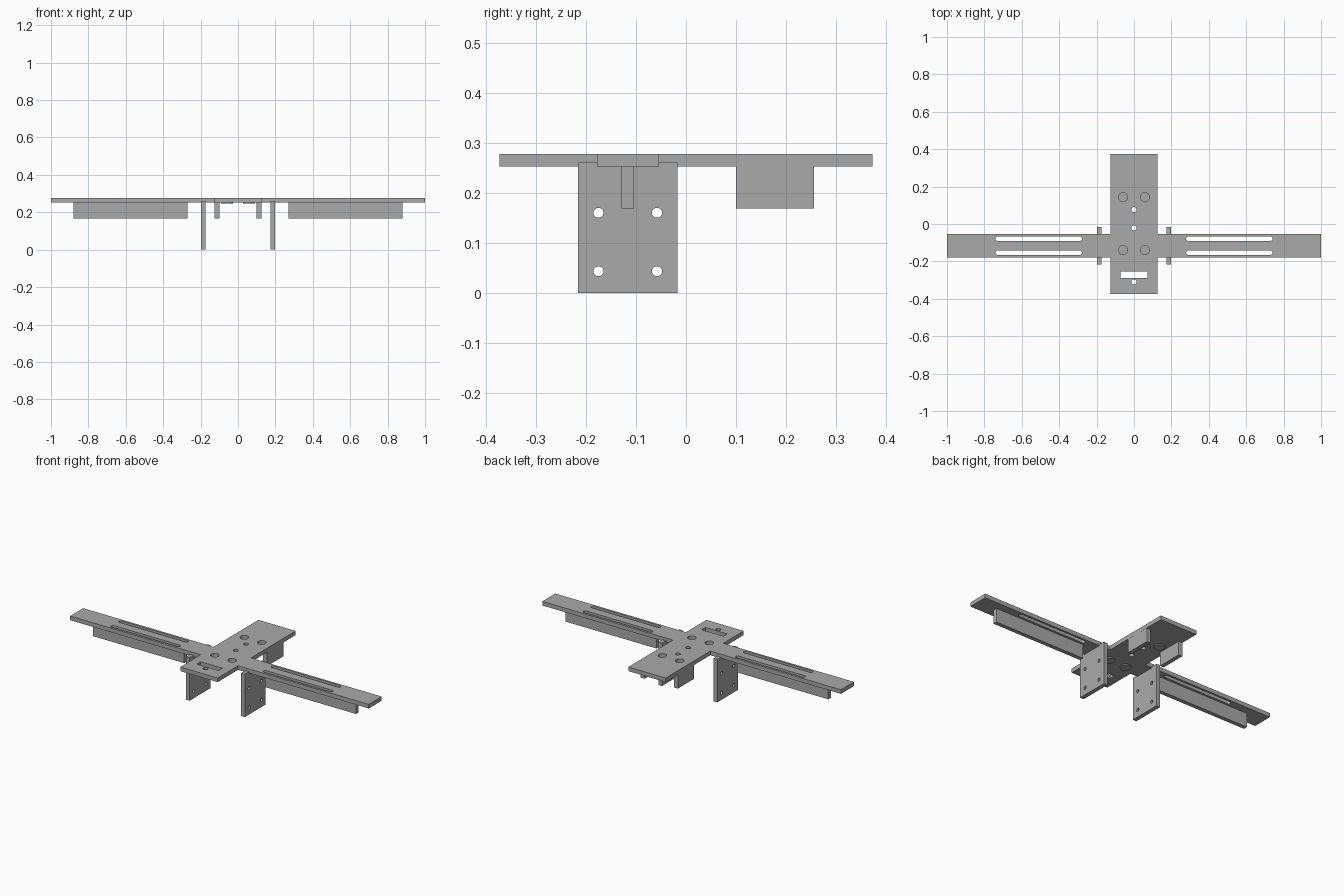
import bpy, bmesh, math

cube = bpy.data.objects.get("Cube")
if cube:
    bpy.data.objects.remove(cube, do_unlink=True)

# Single plain grey material
grey = bpy.data.materials.new("plain grey")
grey.use_nodes = True
colour = (0.4, 0.4, 0.4, 1)
grey.diffuse_color = colour
grey.node_tree.nodes["Principled BSDF"].inputs["Base Color"].default_value = colour

TOP, UNDER, RIB_BOTTOM = 0.277, 0.252, 0.168
THICK = TOP - UNDER
ARM_Y = -0.116


def rect(x0, x1, y0, y1):
    return [(x0, y0), (x1, y0), (x1, y1), (x0, y1)]


def slot(cx, cy, r, half=0.0, n=32):
    """Circle, or a round-ended slot when half is above zero."""
    pts = []
    for i in range(n):
        a = 2 * math.pi * (i + 0.5) / n
        side = half if math.cos(a) > 0 else -half
        pts.append((cx + side + r * math.cos(a), cy + r * math.sin(a)))
    return pts


def sheet(name, outlines, thickness, location, rotation=(0, 0, 0)):
    """Flat sheet: first outline is the edge, the others are holes."""
    curve = bpy.data.curves.new(name, "CURVE")
    curve.dimensions = "2D"
    curve.fill_mode = "BOTH"
    curve.extrude = thickness / 2
    for pts in outlines:
        spline = curve.splines.new("POLY")
        spline.points.add(len(pts) - 1)
        for p, (x, y) in zip(spline.points, pts):
            p.co = (x, y, 0, 1)
        spline.use_cyclic_u = True
    obj = bpy.data.objects.new(name, curve)
    bpy.context.collection.objects.link(obj)
    obj.location, obj.rotation_euler = location, rotation
    bpy.ops.object.select_all(action="DESELECT")
    obj.select_set(True)
    bpy.context.view_layer.objects.active = obj
    bpy.ops.object.convert(target="MESH")
    obj = bpy.context.object
    bm = bmesh.new()
    bm.from_mesh(obj.data)
    bmesh.ops.remove_doubles(bm, verts=bm.verts, dist=1e-5)
    bmesh.ops.recalc_face_normals(bm, faces=bm.faces)
    bm.to_mesh(obj.data)
    bm.free()
    obj.data.materials.clear()
    obj.data.materials.append(grey)
    bpy.ops.object.shade_smooth_by_angle(angle=math.radians(30))
    return obj


def box(name, x0, x1, y0, y1, z0, z1):
    return sheet(name, [rect(x0, x1, y0, y1)], z1 - z0, (0, 0, (z0 + z1) / 2))


# Cross-shaped top plate with its holes and slots
bx, by, ax = 0.125, 0.373, 1.0
a0, a1 = ARM_Y - 0.062, ARM_Y + 0.062
right_half = [(bx, -by), (bx, a0), (ax, a0), (ax, a1), (bx, a1), (bx, by)]
cross = right_half + [(-x, y) for x, y in reversed(right_half)]
sockets = [(s * 0.058, y) for s in (-1, 1) for y in (0.144, -0.139)]
holes = [slot(0, y, 0.014) for y in (0.077, -0.021, -0.31)]
holes += [slot(x, y, 0.024) for x, y in sockets]
holes += [slot(s * 0.51, ARM_Y + d, 0.0115, 0.22) for s in (-1, 1) for d in (-0.0375, 0.0375)]
holes.append(rect(-0.073, 0.073, -0.29, -0.254))
sheet("top_plate", [cross] + holes, THICK, (0, 0, (TOP + UNDER) / 2))

# Thin discs closing the four sockets from below
for i, (x, y) in enumerate(sockets):
    sheet(f"socket_disc_{i + 1}", [slot(0, 0, 0.032)], 0.005, (x, y, UNDER - 0.0025))

# Paired parts under the plate
leg = [rect(-0.216, -0.017, 0, 0.26)]
leg += [slot(y, z, 0.01) for y in (-0.175, -0.058) for z in (0.043, 0.16)]
for side, s in (("left", 1), ("right", -1)):
    x0, x1 = sorted((s * 0.27, s * 0.88))
    box(f"{side}_arm_rib", x0, x1, ARM_Y - 0.0125, ARM_Y + 0.0125, RIB_BOTTOM, UNDER)
    x0, x1 = sorted((s * 0.099, s * 0.1245))
    box(f"{side}_rear_fin", x0, x1, 0.1, 0.256, RIB_BOTTOM, UNDER)
    sheet(f"{side}_mount_leg", leg, THICK, (s * 0.185, 0, 0),
          (math.pi / 2, 0, math.pi / 2))
